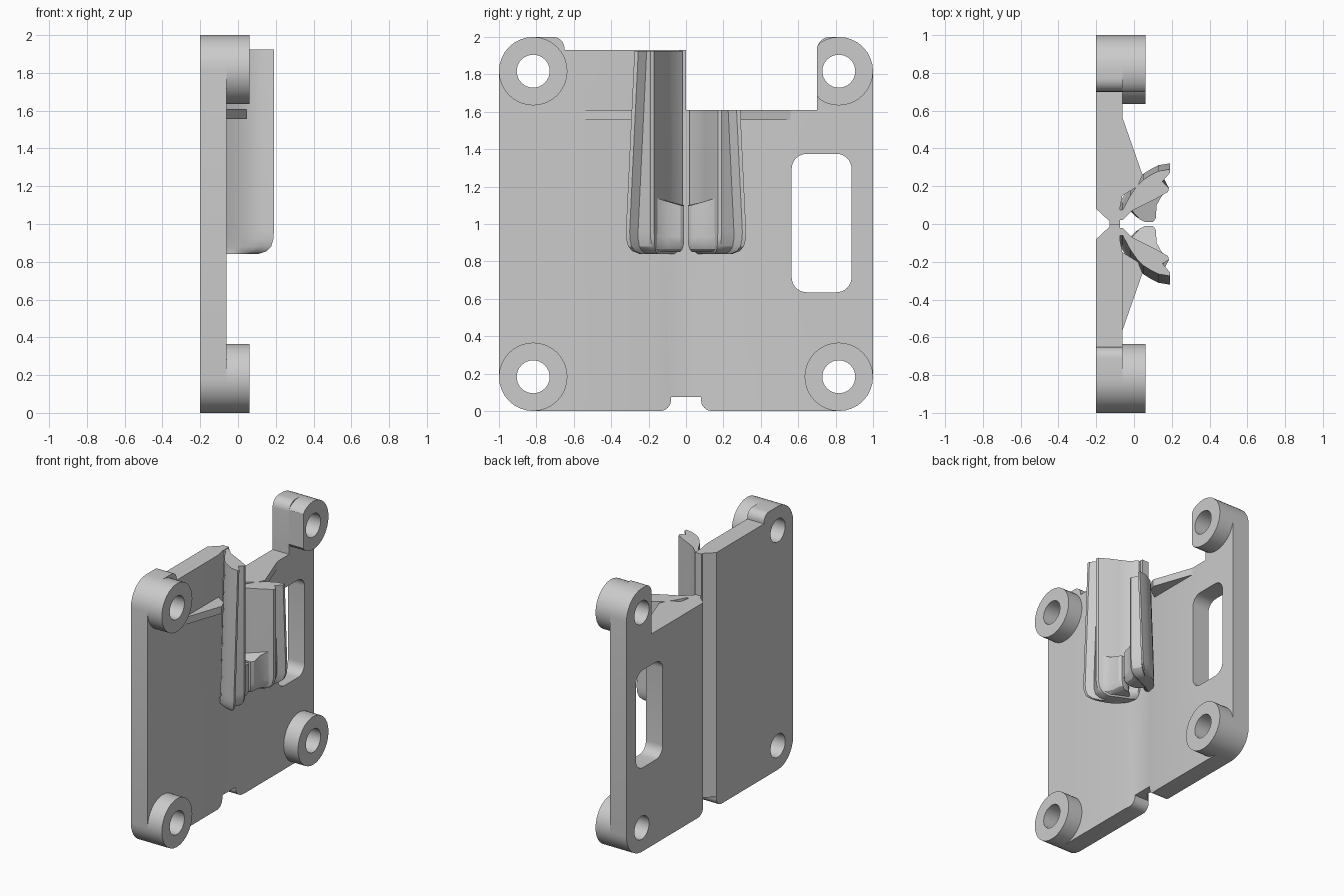
import bpy, bmesh, math
from mathutils import Vector

if "Cube" in bpy.data.objects:
    bpy.data.objects.remove(bpy.data.objects["Cube"])

grey = bpy.data.materials.new("light_grey")
grey.diffuse_color = (0.6, 0.6, 0.6, 1)
grey.use_nodes = True
grey.node_tree.nodes["Principled BSDF"].inputs["Base Color"].default_value = grey.diffuse_color


def finish(bm, name):
    bmesh.ops.remove_doubles(bm, verts=bm.verts, dist=1e-5)
    bmesh.ops.recalc_face_normals(bm, faces=bm.faces)
    mesh = bpy.data.meshes.new(name)
    bm.to_mesh(mesh)
    bm.free()
    mesh.materials.append(grey)
    ob = bpy.data.objects.new(name, mesh)
    bpy.context.collection.objects.link(ob)
    return ob


def rounded(corners, seg=8):
    """Right-angled outline (y, z, radius) with arcs at the corners."""
    out, n = [], len(corners)
    for i, (y, z, r) in enumerate(corners):
        p = Vector((y, z))
        if r == 0:
            out.append(p)
            continue
        d1 = (Vector(corners[i - 1][:2]) - p).normalized()
        d2 = (Vector(corners[(i + 1) % n][:2]) - p).normalized()
        c = p + r * (d1 + d2)
        for k in range(seg + 1):
            t = math.pi / 2 * k / seg
            out.append(c - r * (d2 * math.cos(t) + d1 * math.sin(t)))
    return out


def circle(y, z, r, n=32):
    return [Vector((y + r * math.cos(2 * math.pi * k / n),
                    z + r * math.sin(2 * math.pi * k / n))) for k in range(n)]


def sheet(name, loops, x0, x1):
    """Flat outline with holes in the y-z plane, thickened along x."""
    bm = bmesh.new()
    edges = []
    for loop in loops:
        vs = [bm.verts.new((x0, p[0], p[1])) for p in loop]
        edges += [bm.edges.new((vs[i - 1], vs[i])) for i in range(len(vs))]
    bmesh.ops.triangle_fill(bm, use_beauty=True, edges=edges, normal=(1, 0, 0))
    ext = bmesh.ops.extrude_face_region(bm, geom=bm.faces[:])
    moved = [g for g in ext["geom"] if isinstance(g, bmesh.types.BMVert)]
    bmesh.ops.translate(bm, verts=moved, vec=(x1 - x0, 0, 0))
    return finish(bm, name)


def loft(name, rings):
    bm = bmesh.new()
    rows = [[bm.verts.new(p) for p in ring] for ring in rings]
    n = len(rows[0])
    for a, b in zip(rows, rows[1:]):
        for i in range(n):
            bm.faces.new((a[i - 1], a[i], b[i], b[i - 1]))
    bm.faces.new(rows[0][::-1])
    bm.faces.new(rows[-1])
    return finish(bm, name)


def prism(name, pts, z0, z1):
    return loft(name, [[(x, y, z) for x, y in pts] for z in (z0, z1)])


# Back plate: two leaves with a window, screw holes and a bottom notch
HY, LOW, HIGH, HOLE, RIM = 0.817, 0.183, 1.817, 0.088, 0.183
centres = [(s * HY, z) for s in (-1, 1) for z in (LOW, HIGH)]
outline = rounded([
    (-1, 0, RIM), (-.08, 0, .06), (-.08, .075, 0), (.08, .075, 0), (.08, 0, .06),
    (1, 0, RIM), (1, 2, RIM), (.70, 2, .07), (.70, 1.61, 0), (0, 1.61, 0),
    (0, 1.93, 0), (-.65, 1.93, 0), (-.65, 2, .06), (-1, 2, RIM)])
window = rounded([(.565, .635, .08), (.885, .635, .08),
                  (.885, 1.375, .08), (.565, 1.375, .08)])
plate = sheet("hinged_plate",
              [outline, window] + [circle(y, z, HOLE) for y, z in centres], -.2, -.06)

# Hinge grooves cut along the middle of the plate
back_v = prism("back_groove_cutter",
               [(-.24, .117), (-.13, .015), (-.13, -.015), (-.24, -.117)], -.1, 2.1)
front_dip = prism("front_groove_cutter",
                  [(-.045, .24), (-.075, .08), (-.075, -.08), (-.045, -.24)], -.1, 2.1)
for cutter in (back_v, front_dip):
    cutter.hide_render = True
    mod = plate.modifiers.new("groove", 'BOOLEAN')
    mod.operation = 'DIFFERENCE'
    mod.solver = 'EXACT'
    mod.object = cutter
    bpy.context.view_layer.objects.active = plate
    bpy.ops.object.modifier_apply(modifier=mod.name)
    bpy.data.objects.remove(cutter)

# Screw bosses; the upper one on the short leaf is trimmed flat
for y, z in centres:
    ring = circle(y, z, RIM)
    if y > 0 and z > 1:
        ring = [Vector((max(p.x, .70), p.y)) for p in ring]
    sheet("screw_boss", [ring, circle(y, z, HOLE)], -.06, .06)


# Clamp halves: tapered shell, lower jaw and side brace
def shell_section(s):
    return [(-.1, .02), (-.06, .02), (-.01, .07), (.05, .10), (.11, .13), (.18, .17),
            (.185, .19), (.15, .21 + s), (.19, .255 + s), (.19, .275 + s),
            (.13, .265 + s), (.09, .245 + s), (.05, .22 + s), (.015, .185 + s),
            (-.02, .135 + s), (-.06, .06 + s), (-.1, .06 + s)]


jaw = [(-.02, .08), (.03, .025), (.06, .01), (.10, .01), (.115, .03), (.12, .10),
       (.145, .145), (.165, .175), (.17, .2), (.08, .2)]

for side, top, label in ((-1, 1.925, "tall"), (1, 1.61, "short")):
    rings = []
    for z, kx, ky in ((.84, .7, .6), (.855, .86, .8), (.88, .95, .92),
                      (.92, .99, .98), (.96, 1, 1), (top, 1, 1)):
        taper = .05 * (1.93 - z) / 1.05
        rings.append([(-.1 + (x + .1) * kx, side * (.13 + (y - .13) * ky), z)
                      for x, y in shell_section(taper)])
    loft(label + "_clamp_shell", rings)

    rings = [[(-.1 + (x + .1) * k, side * (.12 + (y - .12) * k), z) for x, y in jaw]
             for z, k in ((.85, .8), (.865, .92), (.89, .98), (.93, 1))]
    rings.append([(x, side * y, 1.1 + .3 * max(0, y - .03)) for x, y in jaw])
    loft(label + "_clamp_jaw", rings)

    prism(label + "_side_brace",
          [(-.06, side * .56), (.045, side * .26), (.02, side * .2), (-.06, side * .15)],
          1.555, 1.61)

# Smooth the curved walls, keep the edges sharp
for ob in bpy.context.scene.objects:
    ob.select_set(True)
bpy.context.view_layer.objects.active = plate
bpy.ops.object.shade_smooth_by_angle(angle=math.radians(30))
